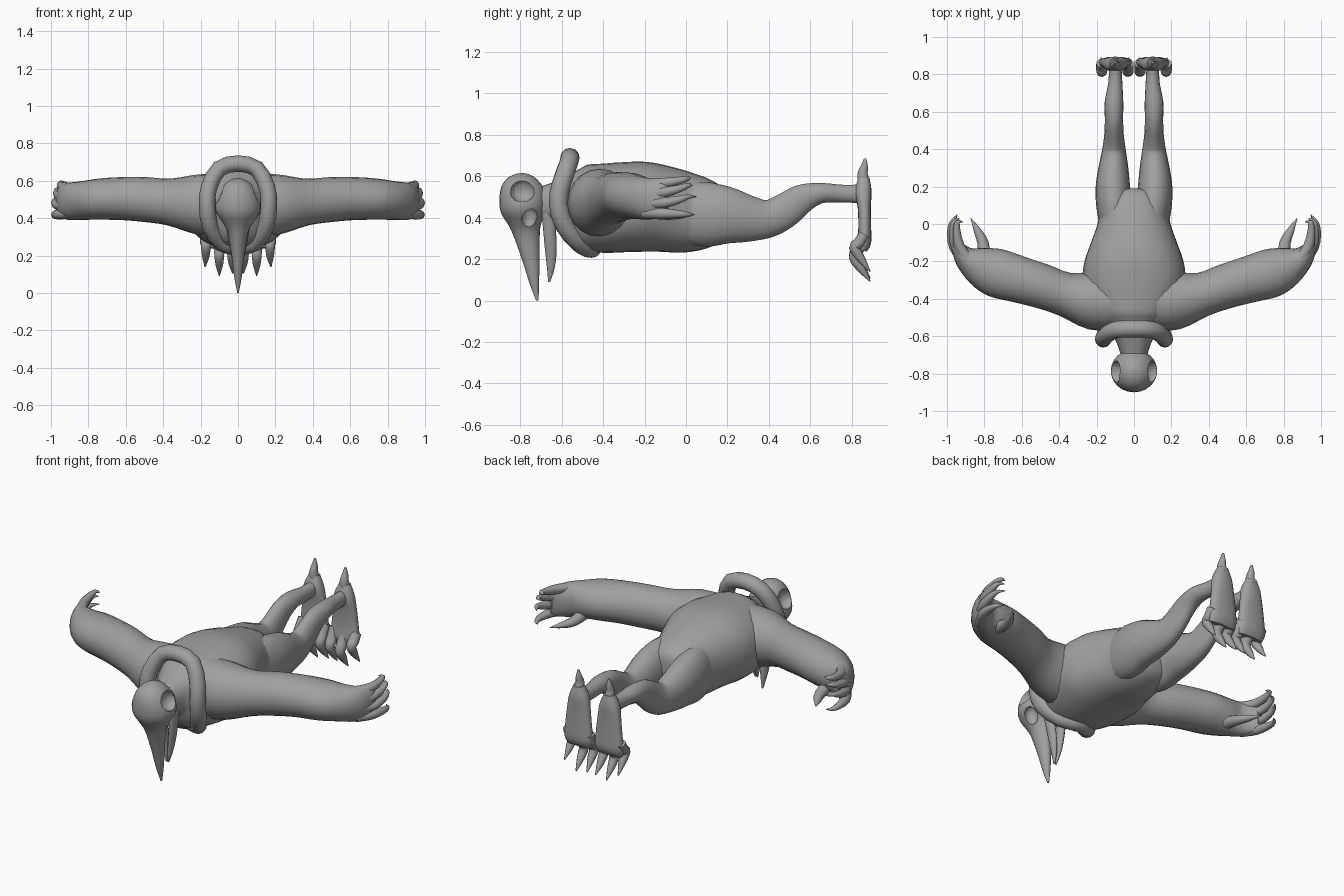
import bpy, bmesh, math
from mathutils import Vector

if "Cube" in bpy.data.objects:
    bpy.data.objects.remove(bpy.data.objects["Cube"])

grey = bpy.data.materials.new("plain_grey")
grey.diffuse_color = (0.35, 0.35, 0.35, 1)
grey.use_nodes = True
grey.node_tree.nodes["Principled BSDF"].inputs["Base Color"].default_value = grey.diffuse_color
X, Y, Z = Vector((1, 0, 0)), Vector((0, 1, 0)), Vector((0, 0, 1))


def catmull(a, b, c, d, t):
    return [0.5 * (2 * q + (r - p) * t + (2 * p - 5 * q + 4 * r - s) * t * t
                   + (3 * q - p - 3 * r + s) * t ** 3) for p, q, r, s in zip(a, b, c, d)]


def resample(secs, closed, steps):
    n, out = len(secs), []
    pick = (lambda i: secs[i % n]) if closed else (lambda i: secs[max(0, min(n - 1, i))])
    for i in range(n if closed else n - 1):
        for k in range(steps):
            out.append(catmull(pick(i - 1), pick(i), pick(i + 1), pick(i + 2), k / steps))
    return out if closed else out + [list(secs[-1])]


def loft(name, secs, up=Z, sides=16, mirror=False, closed=False, steps=3, power=1.0):
    """Skin ellipses (x, y, z, half width, half height) along a smooth path."""
    secs = resample(secs, closed, steps)
    n = len(secs)
    bm = bmesh.new()
    rings = []
    for i, s in enumerate(secs):
        c = Vector(s[:3])
        a = secs[(i - 1) % n if closed else max(i - 1, 0)]
        b = secs[(i + 1) % n if closed else min(i + 1, n - 1)]
        t = (Vector(b[:3]) - Vector(a[:3])).normalized()
        u = t.cross(up).normalized()
        v = u.cross(t)
        ring = []
        for k in range(sides):
            ang = 2 * math.pi * k / sides
            ca, sa = math.cos(ang), math.sin(ang)
            ca = math.copysign(abs(ca) ** power, ca)
            sa = math.copysign(abs(sa) ** power, sa)
            ring.append(bm.verts.new(c + u * max(s[3], .002) * ca + v * max(s[4], .002) * sa))
        rings.append(ring)
    for i in range(n if closed else n - 1):
        r, q = rings[i], rings[(i + 1) % n]
        for k in range(sides):
            j = (k + 1) % sides
            bm.faces.new((r[k], r[j], q[j], q[k]))
    if not closed:
        bm.faces.new(rings[0])
        bm.faces.new(rings[-1])
    bmesh.ops.recalc_face_normals(bm, faces=bm.faces)
    me = bpy.data.meshes.new(name)
    bm.to_mesh(me)
    bm.free()
    me.materials.append(grey)
    ob = bpy.data.objects.new(name, me)
    bpy.context.collection.objects.link(ob)
    if mirror:
        ob.modifiers.new("mirror", 'MIRROR').use_mirror_merge = False
    smooth(ob)
    return ob


def smooth(ob, angle=50):
    bpy.ops.object.select_all(action='DESELECT')
    ob.select_set(True)
    bpy.context.view_layer.objects.active = ob
    bpy.ops.object.shade_smooth_by_angle(angle=math.radians(angle))


# Torso with neck
loft("torso", [(0, -.70, .47, .07, .08), (0, -.62, .47, .10, .11), (0, -.56, .46, .15, .17),
               (0, -.50, .45, .20, .205), (0, -.40, .445, .25, .215), (0, -.30, .45, .275, .217),
               (0, -.20, .452, .265, .217), (0, -.10, .44, .23, .207), (0, 0, .425, .195, .195),
               (0, .10, .42, .175, .17), (0, .17, .42, .12, .13), (0, .19, .42, .06, .08)],
     sides=28, power=.88)

# Thick collar around the neck
half = [(.10, -.565, .665), (.155, -.60, .565), (.165, -.615, .47), (.15, -.585, .36), (.09, -.50, .265)]
path = [(0, -.56, .692)] + half + [(0, -.455, .25)] + [(-x, y, z) for x, y, z in reversed(half)]
loft("collar", [(*p, .044, .046) for p in path], up=Y, sides=12, closed=True, steps=2)

# Skull tapering into a long beak
skull = loft("skull_and_beak", [
    (0, -.775, .613, .012, .014), (0, -.778, .595, .055, .06), (0, -.785, .545, .10, .105),
    (0, -.785, .47, .124, .115), (0, -.78, .42, .112, .106), (0, -.775, .37, .078, .08),
    (0, -.768, .32, .053, .064), (0, -.748, .20, .034, .042), (0, -.732, .09, .021, .024),
    (0, -.717, 0, .004, .006)], up=Y, sides=24)

# Eye and cheek hollows
for side in (-1, 1):
    for loc, size in (((.104, -.79, .53), (.05, .06, .058)), ((.088, -.755, .40), (.04, .038, .055))):
        bpy.ops.mesh.primitive_uv_sphere_add(segments=20, ring_count=12, radius=1,
                                             location=(side * loc[0], loc[1], loc[2]))
        cutter = bpy.context.object
        cutter.name = "hollow_cutter"
        cutter.scale = size
        cutter.hide_render = True
        cutter.data.materials.append(grey)
        mod = skull.modifiers.new("hollow", 'BOOLEAN')
        mod.operation, mod.object, mod.solver = 'DIFFERENCE', cutter, 'EXACT'
        bpy.context.view_layer.objects.active = skull
        bpy.ops.object.modifier_apply(modifier=mod.name)
        bpy.data.objects.remove(cutter, do_unlink=True)
smooth(skull, 40)

# Lower jaw, two branches meeting at the tip
loft("lower_jaw", [(.05, -.67, .45, .022, .03), (.042, -.66, .36, .022, .032), (.026, -.652, .25, .02, .03),
                   (.014, -.652, .16, .014, .02), (.006, -.66, .09, .004, .005)],
     up=Y, sides=10, mirror=True)

# Arms
loft("arm", [(.08, -.42, .465, .15, .17), (.22, -.41, .475, .155, .16), (.37, -.375, .487, .118, .125),
             (.50, -.33, .50, .12, .12), (.62, -.295, .505, .125, .115), (.74, -.26, .502, .13, .11),
             (.83, -.222, .495, .105, .103), (.90, -.18, .49, .065, .10), (.945, -.12, .49, .032, .088),
             (.955, -.09, .49, .015, .07)], sides=20, mirror=True)

# Clawed fingers: shift in x, base height, tip height, tip y
for dx, z0, z1, ty in ((-.03, .565, .59, .01), (-.01, .52, .555, .03), (0, .47, .50, .05), (0, .42, .415, .04)):
    zm = (z0 + z1) / 2
    loft("finger", [(.91 + dx, -.20, z0, .028, .026), (.962 + dx, -.12, z0, .028, .027),
                    (.978 + dx, -.04, zm, .021, .02), (.972 + dx, .01, z1, .013, .012),
                    (.945 + dx, ty, z1, .002, .002)], sides=10, mirror=True)
loft("thumb", [(.80, -.18, .43, .035, .035), (.808, -.10, .415, .03, .027), (.835, -.04, .41, .021, .018),
               (.872, .03, .41, .002, .002)], sides=10, mirror=True)

# Legs: thigh, bent knee, shin
loft("leg", [(.10, 0, .425, .085, .15), (.107, .10, .415, .095, .158), (.113, .20, .41, .092, .14),
             (.11, .30, .395, .08, .115), (.107, .40, .395, .063, .092), (.107, .48, .435, .052, .085),
             (.107, .56, .49, .049, .072), (.107, .65, .518, .05, .05), (.10, .75, .515, .038, .044),
             (.10, .86, .515, .032, .045)], sides=18, mirror=True)

# Feet standing upright, with a heel claw and three toes
loft("foot", [(.10, .86, .595, .03, .025), (.10, .855, .53, .058, .04), (.10, .86, .45, .072, .032),
              (.10, .862, .35, .084, .031), (.10, .858, .28, .09, .035), (.10, .852, .24, .08, .02)],
     up=Y, sides=16, mirror=True, power=.8)
loft("heel_claw", [(.10, .86, .56, .034, .032), (.10, .852, .61, .024, .026), (.10, .86, .645, .017, .019),
                   (.10, .864, .685, .006, .006)], up=Y, sides=10, mirror=True)
for dx, drop in ((-.068, 0), (0, -.012), (.072, .035)):
    x = .10 + dx
    loft("toe", [(x, .86, .32, .027, .03), (x, .835, .26 + drop / 2, .028, .032),
                 (x, .813, .22 + drop, .027, .028), (x, .845, .165 + drop, .02, .021),
                 (x + dx * .06, .888, .105 + drop, .003, .003)], up=X, sides=10, mirror=True)
